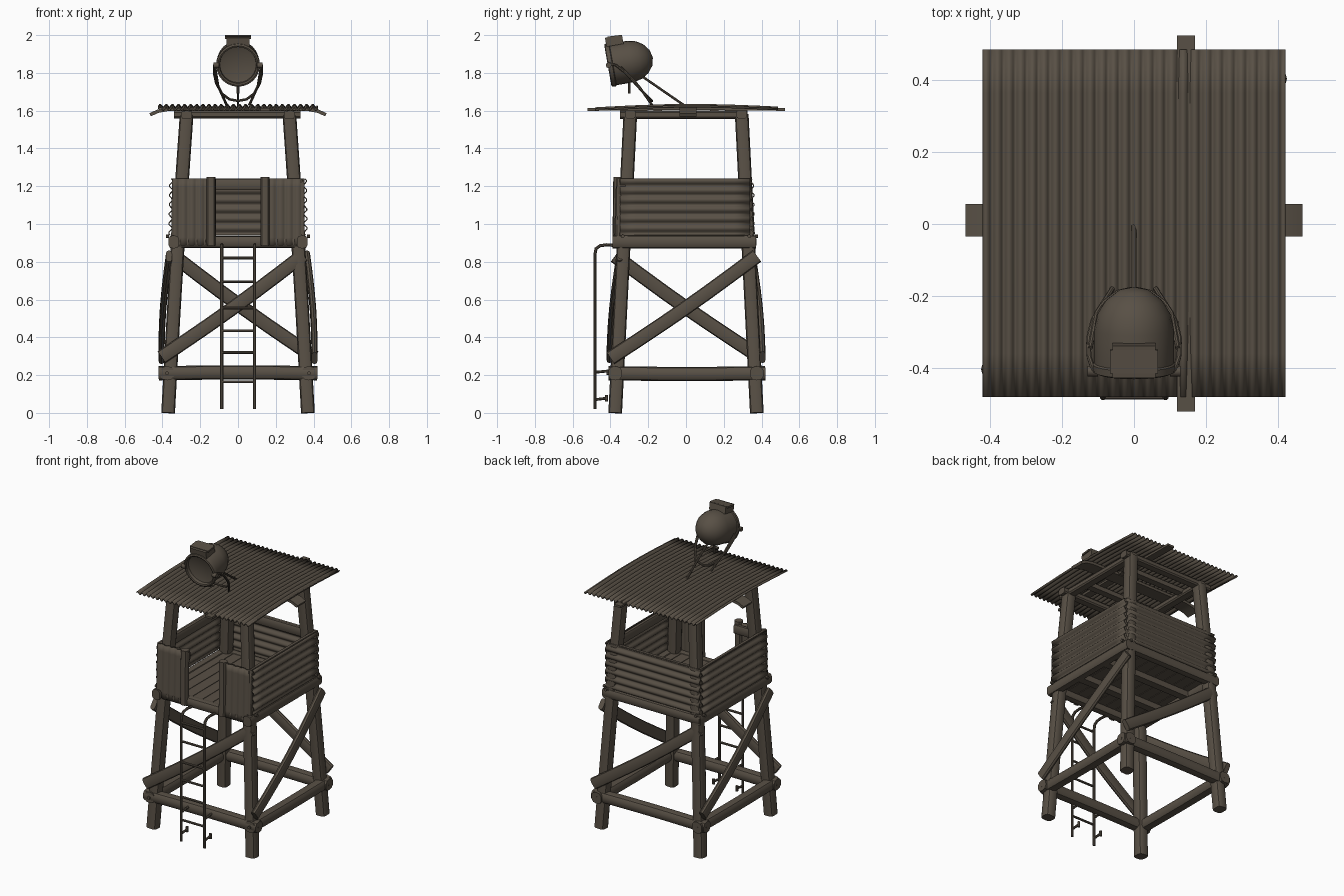
import bpy, bmesh, math, random
from mathutils import Vector, Matrix

random.seed(4)
if "Cube" in bpy.data.objects:
    bpy.data.objects.remove(bpy.data.objects["Cube"])


def material(name, rgb):
    m = bpy.data.materials.new(name)
    m.use_nodes = True
    m.diffuse_color = (*rgb, 1)
    m.node_tree.nodes["Principled BSDF"].inputs["Base Color"].default_value = (*rgb, 1)
    return m


WEATHERED = material("weathered brown", (0.098, 0.08, 0.06))


def finish(name, bm, angle=40):
    bmesh.ops.recalc_face_normals(bm, faces=bm.faces)
    me = bpy.data.meshes.new(name)
    bm.to_mesh(me)
    bm.free()
    me.materials.append(WEATHERED)
    ob = bpy.data.objects.new(name, me)
    bpy.context.collection.objects.link(ob)
    bpy.ops.object.select_all(action="DESELECT")
    ob.select_set(True)
    bpy.context.view_layer.objects.active = ob
    bpy.ops.object.shade_smooth_by_angle(angle=math.radians(angle))
    return ob


def bar(name, points, w, h, sides=8, square=1.0, side_hint=None, taper=1.0):
    """Sweep a box (4 sides) or rounded section of width w and height h along points."""
    pts = [Vector(p) for p in points]
    bm = bmesh.new()
    rings = []
    for i, p in enumerate(pts):
        d = (pts[min(i + 1, len(pts) - 1)] - pts[max(i - 1, 0)]).normalized()
        hint = Vector(side_hint) if side_hint else (
            Vector((1, 0, 0)) if abs(d.x) < 0.7 else Vector((0, 1, 0)))
        u = (hint - d * hint.dot(d)).normalized()
        v = d.cross(u)
        s = 1 + (taper - 1) * i / (len(pts) - 1)
        ring = []
        for k in range(sides):
            a = 2 * math.pi * (k + 0.5) / sides
            c, n = math.cos(a), math.sin(a)
            e = 0 if sides == 4 else square
            c = math.copysign(abs(c) ** e, c)
            n = math.copysign(abs(n) ** e, n)
            ring.append(bm.verts.new(p + u * c * w / 2 * s + v * n * h / 2 * s))
        rings.append(ring)
    for a, b in zip(rings, rings[1:]):
        for k in range(sides):
            j = (k + 1) % sides
            bm.faces.new((a[k], a[j], b[j], b[k]))
    bm.faces.new(rings[0])
    bm.faces.new(rings[-1])
    return finish(name, bm)


def arc(a, b, bend, n=6):
    """Points from a to b bowed by the vector bend."""
    a, b, bend = Vector(a), Vector(b), Vector(bend)
    return [a.lerp(b, i / n) + bend * math.sin(math.pi * i / n) for i in range(n + 1)]


def corrugated(name, corner, across, along, waves, amp, bow=0.0, thick=0.006):
    """Wavy sheet; waves repeat in the across direction, ribs run along."""
    corner, across, along = Vector(corner), Vector(across), Vector(along)
    normal = across.cross(along).normalized()
    bm = bmesh.new()
    cols, rows = waves * 6, 8
    grid = []
    for i in range(cols + 1):
        s = i / cols
        grid.append([bm.verts.new(corner + across * s + along * (j / rows)
                     + normal * (amp * math.sin(2 * math.pi * s * waves)
                                 + bow * math.sin(math.pi * j / rows)))
                     for j in range(rows + 1)])
    for i in range(cols):
        for j in range(rows):
            bm.faces.new((grid[i][j], grid[i + 1][j], grid[i + 1][j + 1], grid[i][j + 1]))
    ob = finish(name, bm, 60)
    mod = ob.modifiers.new("thickness", "SOLIDIFY")
    mod.thickness, mod.offset = thick, 0
    return ob


def revolved(name, profile, matrix, steps=24):
    """Spin (height, radius) pairs around local z, then place with matrix."""
    bm = bmesh.new()
    vs = [bm.verts.new((r, 0, t)) for t, r in profile]
    es = [bm.edges.new(p) for p in zip(vs, vs[1:])]
    bmesh.ops.spin(bm, geom=vs + es, cent=(0, 0, 0), axis=(0, 0, 1),
                   angle=2 * math.pi, steps=steps)
    bmesh.ops.remove_doubles(bm, verts=bm.verts, dist=0.0005)
    bm.transform(matrix)
    return finish(name, bm)


# Four splayed legs, with base beams, platform beams and roof beams tying them
for sx in (-1, 1):
    for sy in (-1, 1):
        bar(f"leg_{'left' if sx > 0 else 'right'}_{'front' if sy < 0 else 'back'}",
            arc((sx * 0.37, sy * 0.375, 0), (sx * 0.272, sy * 0.295, 1.58), (sx * 0.004, 0, 0)),
            0.074, 0.074, 12, 0.6)

for s, x_name, y_name in ((-1, "right", "front"), (1, "left", "back")):
    bar(f"base_beam_{y_name}", arc((-0.42, s * 0.375, 0.21), (0.42, s * 0.375, 0.21), (0, 0, 0.004)),
        0.075, 0.075, 10, 0.8)
    bar(f"base_beam_{x_name}", arc((s * 0.375, -0.41, 0.21), (s * 0.375, 0.42, 0.21), (0, 0, -0.004)),
        0.075, 0.075, 10, 0.8)
    bar(f"platform_beam_{y_name}", [(-0.36, s * 0.345, 0.905), (0.36, s * 0.345, 0.905)],
        0.06, 0.065, 10, 0.7)
    bar(f"platform_beam_{x_name}", [(s * 0.34, -0.39, 0.905), (s * 0.34, 0.37, 0.905)],
        0.06, 0.07, 10, 0.7)
    bar(f"roof_beam_{y_name}", [(-0.34, s * 0.295, 1.58), (0.33, s * 0.295, 1.58)], 0.06, 0.045, 10, 0.6)
    bar(f"roof_beam_{x_name}", [(s * 0.272, -0.35, 1.578), (s * 0.272, 0.325, 1.578)], 0.06, 0.045, 10, 0.6)
    # One diagonal brace for each face, rotating around the tower
    bar(f"brace_{y_name}", arc((s * 0.405, s * 0.405, 0.295), (s * -0.345, s * 0.35, 0.835),
        (0, s * 0.012, -0.012)), 0.034, 0.075, 10, 0.7, (0, 1, 0))
    bar(f"brace_{x_name}", arc((s * 0.405, s * -0.40, 0.29), (s * 0.365, s * 0.375, 0.83),
        (s * 0.012, 0, -0.012)), 0.034, 0.075, 10, 0.7, (1, 0, 0))
    # Bolts on the base beams and platform beams
    for t in (-1, 1):
        for z, r in ((0.21, 0.375), (0.935, 0.335)):
            bar("bolt_x", [(t * r, s * (r + 0.03), z), (t * r, s * (r + 0.046), z)], 0.02, 0.02, 8)
            bar("bolt_y", [(s * (r + 0.03), t * r, z), (s * (r + 0.046), t * r, z)], 0.02, 0.02, 8)

# Plank floor on joists
for i in range(9):
    x = -0.3 + i * 0.075
    bar("floor_plank", [(x, -0.36, 0.922), (x, 0.35 + random.uniform(-0.01, 0.01), 0.922)], 0.071, 0.016, 4)
for y in (-0.12, 0.12):
    bar("floor_joist", [(-0.33, y, 0.895), (0.33, y, 0.895)], 0.05, 0.04, 4)

# Corrugated parapet walls, lower boards and top rails
for s, side in ((-1, "right"), (1, "left")):
    corrugated(f"wall_{side}", (s * 0.358, -0.35, 0.94), (s * -0.004, 0, 0.3), (0, 0.69, 0), 6, 0.009)
    bar(f"top_rail_{side}", [(s * 0.335, -0.35, 1.21), (s * 0.335, 0.34, 1.21)], 0.03, 0.06, 8, 0.5)
    bar(f"door_post_{side}", [(s * 0.143, -0.365, 0.885), (s * 0.143, -0.36, 1.235),
        (s * 0.143, -0.36, 1.25)], 0.052, 0.05, 10, 0.8)
    corrugated(f"front_panel_{side}", (s * 0.235 - 0.11, -0.372, 0.885), (0.225, 0, 0),
               (0, 0.012, 0.355), 5, 0.005, thick=0.012)
    bar(f"front_rail_{side}", [(s * 0.13, -0.335, 1.2), (s * 0.35, -0.335, 1.2)], 0.03, 0.06, 8, 0.5)
    bar(f"corner_trim_{side}", [(s * 0.34, -0.36, 0.9), (s * 0.335, -0.35, 1.235)], 0.03, 0.03, 8, 0.7)
corrugated("wall_back", (-0.35, 0.354, 0.94), (0, -0.004, 0.3), (0.7, 0, 0), 6, 0.009)
bar("top_rail_back", [(-0.34, 0.33, 1.21), (0.34, 0.33, 1.21)], 0.03, 0.06, 8, 0.5)

# Corrugated roof with purlins and protruding boards
corrugated("roof", (-0.42, -0.482, 1.608), (0.84, 0, 0), (0, 0.968, 0.004), 26, 0.008, 0.016)
for y in (-0.15, 0.15):
    bar("roof_purlin", [(-0.29, y, 1.59), (0.29, y, 1.59)], 0.045, 0.03, 4)
bar("cross_board", [(-0.465, 0.01, 1.578), (-0.425, 0.01, 1.597), (-0.37, 0.01, 1.607),
    (0.37, 0.01, 1.607), (0.425, 0.01, 1.597), (0.465, 0.01, 1.578)], 0.09, 0.018, 4, 1, (0, 1, 0))
bar("long_board", arc((0.145, -0.522, 1.606), (0.145, 0.525, 1.606), (0, 0, 0.004)), 0.05, 0.014, 4)

# Ladder with hooked rails, feet and rungs
for x in (-0.086, 0.088):
    bar("ladder_rail", [(x, -0.482, 0.02), (x, -0.482, 0.84), (x, -0.476, 0.87), (x, -0.455, 0.885),
        (x, -0.42, 0.89), (x, -0.36, 0.885)], 0.018, 0.018, 8)
    for z, y in ((0.07, -0.42), (0.215, -0.4)):
        bar("ladder_bracket", [(x, -0.482, z), (x, y, z + 0.008)], 0.016, 0.016, 8)
    bar("ladder_foot", [(x, -0.42, 0.06), (x, -0.42, 0.095)], 0.018, 0.018, 8)
for z in (0.165, 0.32, 0.435, 0.555, 0.695, 0.82):
    bar("ladder_rung", [(-0.09, -0.482, z), (0.092, -0.482, z)], 0.015, 0.015, 8)

# Searchlight: hollow drum with domed back, tilted slightly down
tilt = Matrix.Translation((0, -0.41, 1.84)) @ Matrix.Rotation(math.radians(-80), 4, "X")
revolved("lamp_housing", [(0.035, 0), (0.028, 0.07), (0.02, 0.096), (0, 0.098), (-0.004, 0.106),
         (0, 0.115), (0.02, 0.116), (0.024, 0.111), (0.12, 0.111), (0.165, 0.1), (0.2, 0.078),
         (0.228, 0.042), (0.238, 0)], tilt)
bar("lamp_vent", [(0, -0.425, 1.962), (0, -0.335, 1.978)], 0.12, 0.048, 4)
bar("lamp_vent_cap", [(0, -0.415, 1.986), (0, -0.35, 1.994)], 0.135, 0.012, 4)

# Yoke, pivots and tripod stand
yoke = [(0.112, -0.41, 1.85), (0.125, -0.37, 1.84), (0.127, -0.32, 1.8), (0.115, -0.27, 1.745),
        (0.085, -0.22, 1.69), (0.045, -0.19, 1.66)]
bar("lamp_yoke", yoke + [(0, -0.18, 1.652)] + [(-x, y, z) for x, y, z in reversed(yoke)],
    0.014, 0.014, 8, 1, (0, 0.6, 0.8))
for s in (-1, 1):
    bar("lamp_pivot", [(s * 0.1, -0.41, 1.84), (s * 0.13, -0.41, 1.84)], 0.03, 0.03, 10)
    bar("stand_leg", [(s * 0.122, -0.345, 1.83), (s * 0.105, -0.25, 1.73), (s * 0.06, -0.18, 1.63)],
        0.014, 0.014, 8)
bar("stand_rear_leg", [(0, -0.23, 1.78), (0, -0.005, 1.625)], 0.014, 0.014, 8)
bar("lamp_handle", [(0, -0.3, 1.76), (0, -0.3, 1.69)], 0.016, 0.016, 8)
